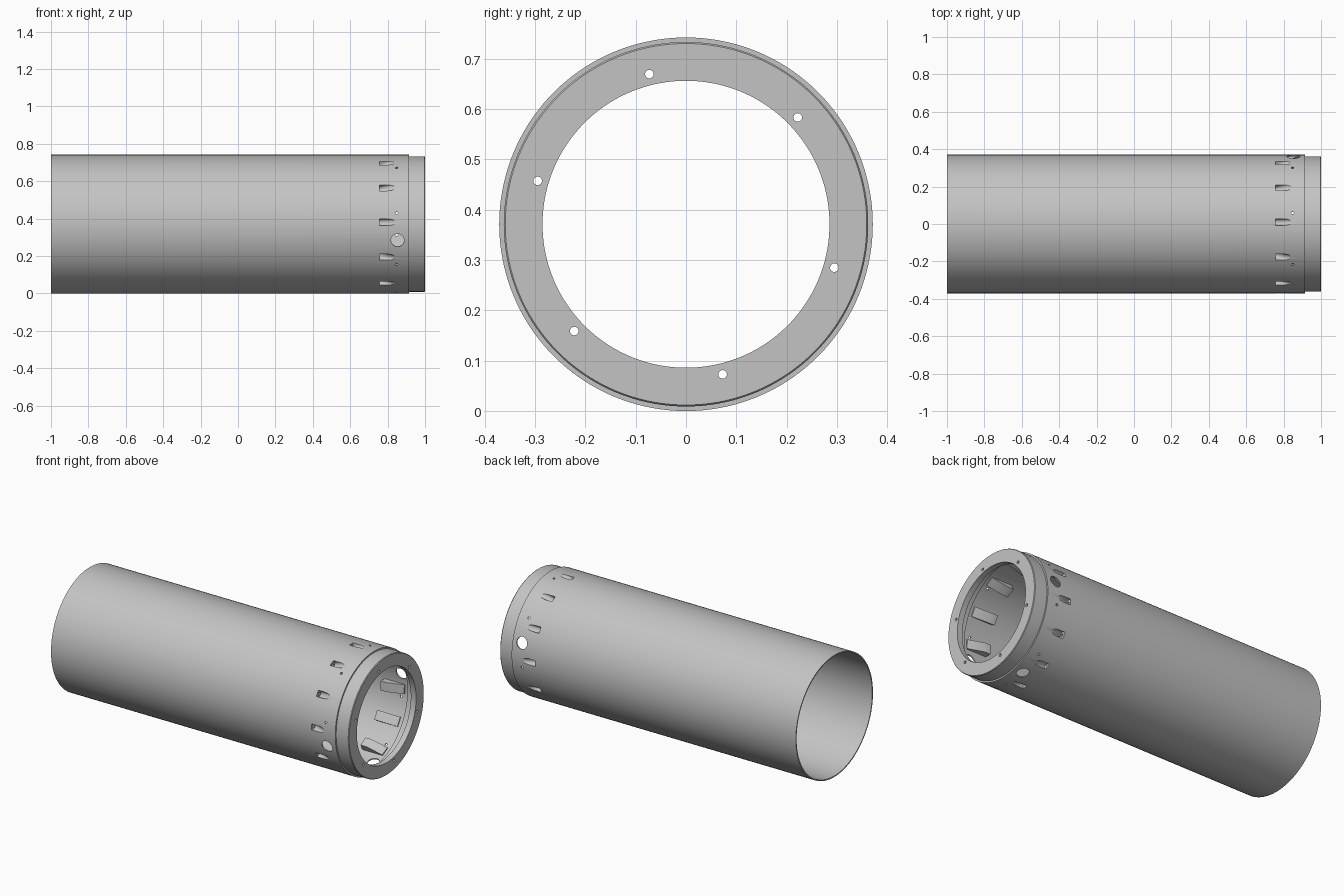
import bpy, bmesh
from math import radians, sin, cos, pi
from mathutils import Matrix, Vector

if "Cube" in bpy.data.objects:
    bpy.data.objects.remove(bpy.data.objects["Cube"])

R = 0.371
SEGMENTS = 144

metal = bpy.data.materials.new("satin grey metal")
metal.use_nodes = True
GREY = (0.55, 0.55, 0.55, 1)
metal.diffuse_color = GREY
metal.node_tree.nodes["Principled BSDF"].inputs["Base Color"].default_value = GREY


def make_object(name, bm):
    bmesh.ops.recalc_face_normals(bm, faces=bm.faces)
    mesh = bpy.data.meshes.new(name)
    bm.to_mesh(mesh)
    bm.free()
    mesh.materials.append(metal)
    obj = bpy.data.objects.new(name, mesh)
    bpy.context.collection.objects.link(obj)
    return obj


def around(angle):
    """Turn a shape built pointing up to the given angle about the tube axis."""
    return Matrix.Rotation(radians(angle - 90), 4, 'X')


def prism(bm, outline, sweep, matrix):
    """Extrude a closed outline along a vector."""
    face = bm.faces.new([bm.verts.new(p) for p in outline])
    out = bmesh.ops.extrude_face_region(bm, geom=[face])["geom"]
    moved = [v for v in out if isinstance(v, bmesh.types.BMVert)]
    bmesh.ops.translate(bm, verts=moved, vec=sweep)
    bmesh.ops.transform(bm, matrix=matrix, verts=moved + list(face.verts))


def drill(bm, radius, length, matrix, sides=24):
    bmesh.ops.create_cone(bm, cap_ends=True, segments=sides, radius1=radius,
                          radius2=radius, depth=length, matrix=matrix)


def combine(target, tool, operation):
    """Apply a boolean and remove its tool."""
    tool.hide_render = True
    mod = target.modifiers.new("cut", 'BOOLEAN')
    mod.operation, mod.solver, mod.object = operation, 'EXACT', tool
    graph = bpy.context.evaluated_depsgraph_get()
    mesh = bpy.data.meshes.new_from_object(target.evaluated_get(graph))
    target.modifiers.clear()
    target.data = mesh
    bpy.data.objects.remove(tool)


# Thin tube with a stepped collar and inward flange, as (x, radius)
profile = [(-1, R), (0.915, R), (0.915, 0.362), (0.996, 0.362), (1, 0.359),
           (1, 0.285), (0.965, 0.285), (0.965, 0.345), (0.9, 0.345),
           (0.9, 0.364), (-1, 0.364)]
bm = bmesh.new()
rings = []
for i in range(SEGMENTS):
    a = 2 * pi * i / SEGMENTS
    rings.append([bm.verts.new((x, r * cos(a), r * sin(a))) for x, r in profile])
for i, ring in enumerate(rings):
    nxt = rings[(i + 1) % SEGMENTS]
    for j in range(len(profile)):
        k = (j + 1) % len(profile)
        bm.faces.new((ring[j], ring[k], nxt[k], nxt[j]))
tube = make_object("tube_body", bm)

slot_angles = [88.5 + 30 * i for i in range(12)]

# Ramped bosses inside the wall behind the pockets
bm = bmesh.new()
boss = [(0.735, 0.367), (0.735, 0.322), (0.775, 0.322), (0.87, 0.357), (0.87, 0.367)]
for angle in slot_angles:
    prism(bm, [(x, -0.028, r) for x, r in boss], Vector((0, 0.056, 0)), around(angle))
combine(tube, make_object("pocket_bosses", bm), 'UNION')

# Round-bottomed pockets that slope up to the surface
bm = bmesh.new()
w = 0.018
floor = [(w * cos(t), 0.353 + w * sin(t)) for t in
         [pi + pi * i / 12 for i in range(13)]]
outline = [(0.756, y, z) for y, z in floor + [(w, 0.42), (-w, 0.42)]]
for angle in slot_angles:
    prism(bm, outline, Vector((0.14, 0, 0.058)), around(angle))
combine(tube, make_object("pocket_cutter", bm), 'DIFFERENCE')

# Axial bolt holes in the pocket end walls and in the flange
bm = bmesh.new()
along = Matrix.Rotation(pi / 2, 4, 'Y')
for angle in slot_angles:
    drill(bm, 0.008, 0.05, around(angle) @ Matrix.Translation((0.745, 0, 0.35)) @ along, 16)
for i in range(6):
    drill(bm, 0.0085, 0.1,
          around(103.7 + 60 * i) @ Matrix.Translation((0.98, 0, 0.307)) @ along)
# Small radial screw holes
for i in range(8):
    drill(bm, 0.007, 0.08,
          around(35.8 + 45 * i) @ Matrix.Translation((0.848, 0, R)), 16)
# Three large radial ports
for angle in (13.5, 193.5, 283.5):
    drill(bm, 0.035, 0.1, around(angle) @ Matrix.Translation((0.853, 0, R)), 40)
combine(tube, make_object("hole_cutter", bm), 'DIFFERENCE')

# Stand on the ground and shade
tube.location.z = R
bpy.ops.object.select_all(action='DESELECT')
tube.select_set(True)
bpy.context.view_layer.objects.active = tube
bpy.ops.object.shade_smooth_by_angle(angle=radians(25))
